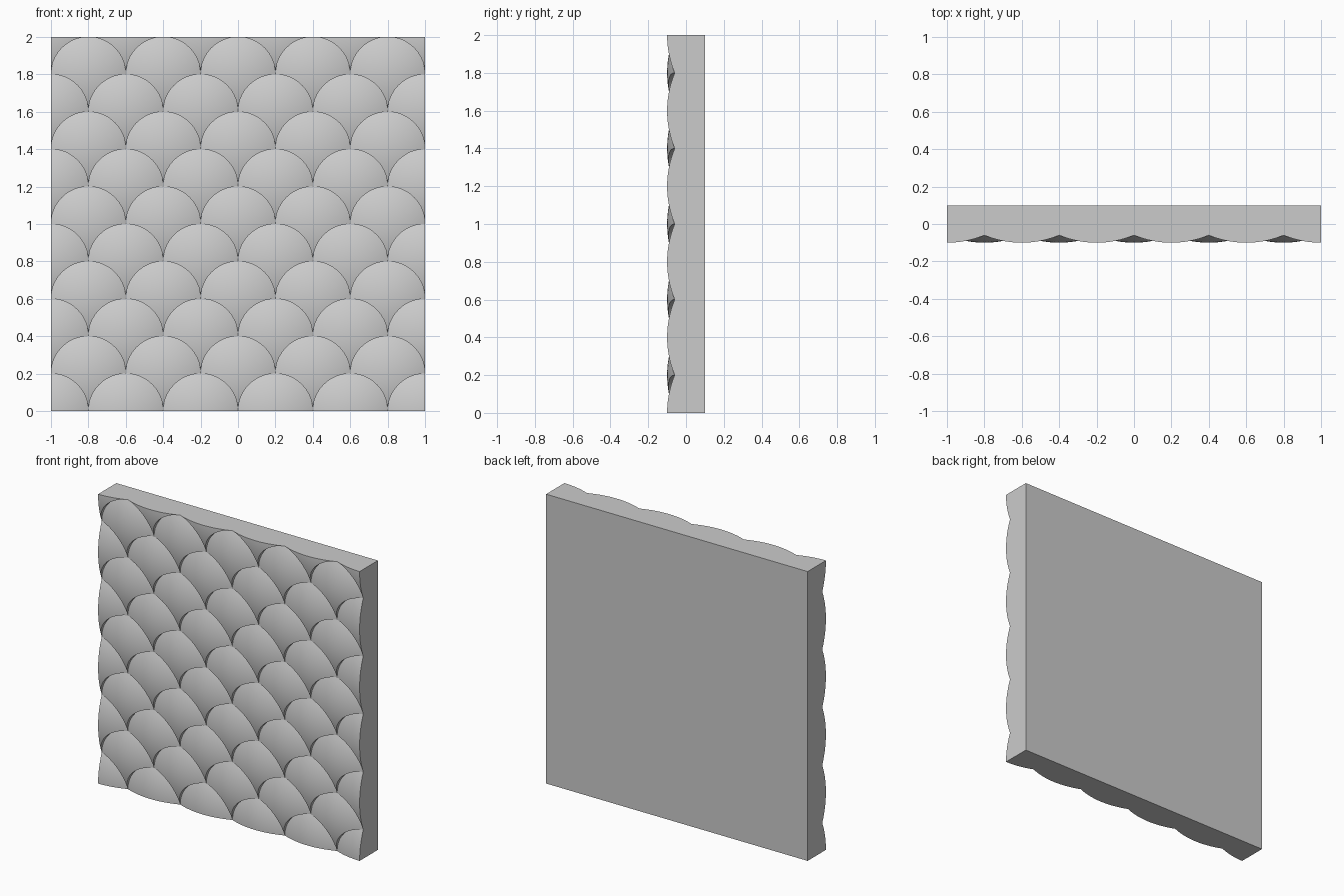
import bpy, bmesh, math

if "Cube" in bpy.data.objects:
    bpy.data.objects.remove(bpy.data.objects["Cube"])

R = 0.2                       # scale radius, also the row spacing
FRONT, RIM, BACK = -0.10, -0.06, 0.10
CAP = (R * R + 0.04 ** 2) / (2 * 0.04)   # sphere radius of each dome
COLS, ROWS = 14, 14           # columns per half scale, rows per column


def dome_y(x, z):
    return FRONT + CAP - math.sqrt(CAP * CAP - min(x * x + z * z, R * R))


def arc(x):
    return math.sqrt(max(R * R - x * x, 0))


def half_scale(bm, cx, cz, side):
    """Half of one scale: round top, concave lower edge, plus the step below it."""
    at_bottom, at_top = cz < 0.01, cz > 1.99
    columns, steps = [], []
    for i in range(COLS + 1):
        x = R / 2 * (1 - math.cos(math.pi * i / COLS))
        low = 0 if at_bottom else arc(R - x) - R
        high = 0 if at_top else arc(x)
        zs = [low + (high - low) * j / ROWS for j in range(ROWS + 1)]
        columns.append([bm.verts.new((cx + side * x, dome_y(x, z), cz + z)) for z in zs])
        steps.append(bm.verts.new((cx + side * x, RIM, cz + low)))
    for i in range(COLS):
        a, b = columns[i], columns[i + 1]
        for j in range(ROWS):
            bm.faces.new((a[j], b[j], b[j + 1], a[j + 1]))
        if not at_bottom:
            bm.faces.new((steps[i], steps[i + 1], b[0], a[0]))


bm = bmesh.new()

# Staggered rows of overlapping scales
for row in range(11):
    offset = R if row % 2 else 0
    for k in range(-3, 4):
        cx = k * 2 * R + offset - 0.2
        for side in (-1, 1):
            if abs(cx + side * R / 2) < 1:
                half_scale(bm, cx, row * R, side)
bmesh.ops.remove_doubles(bm, verts=bm.verts, dist=1e-5)
loose = [v for v in bm.verts if not v.link_faces]
bmesh.ops.delete(bm, geom=loose, context='VERTS')

# Slab sides and flat back
rim = [e for e in bm.edges if e.is_boundary]
ext = bmesh.ops.extrude_edge_only(bm, edges=rim)["geom"]
for v in ext:
    if isinstance(v, bmesh.types.BMVert):
        v.co.y = BACK
back = [e for e in ext if isinstance(e, bmesh.types.BMEdge) and e.is_boundary]
bmesh.ops.edgeloop_fill(bm, edges=back)
bmesh.ops.recalc_face_normals(bm, faces=bm.faces)

mesh = bpy.data.meshes.new("scale_panel")
bm.to_mesh(mesh)
bm.free()
panel = bpy.data.objects.new("scale_panel", mesh)
bpy.context.collection.objects.link(panel)
bpy.context.view_layer.objects.active = panel
panel.select_set(True)
bpy.ops.object.shade_smooth_by_angle(angle=math.radians(25))
